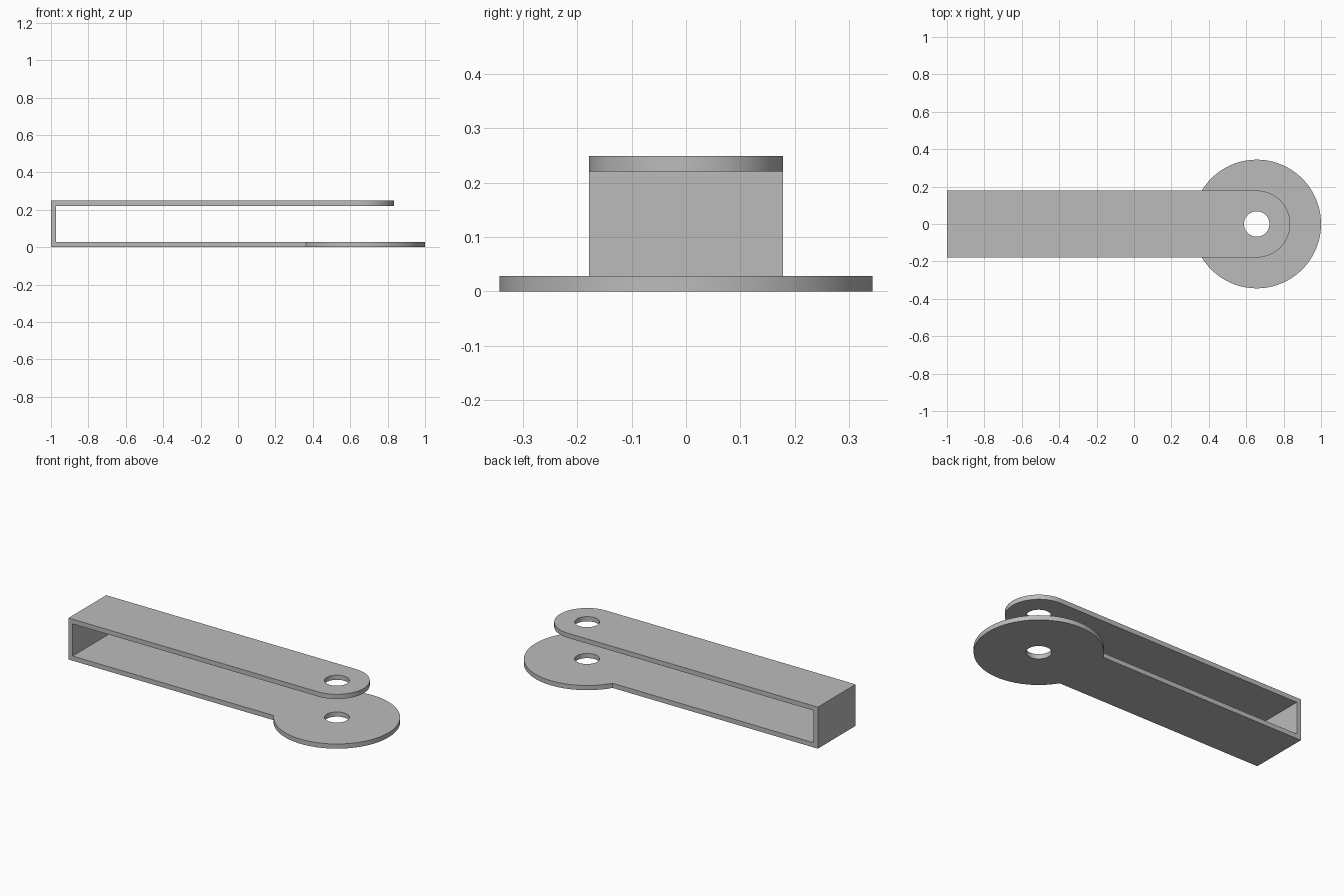
import bpy
import bmesh
from math import asin, cos, sin, pi

cube = bpy.data.objects.get("Cube")
if cube:
    bpy.data.objects.remove(cube, do_unlink=True)

BACK = -1.0        # closed end of the bracket
PIVOT = 0.656      # x of the hole axis
HALF_WIDTH = 0.179
DISC = 0.344
HOLE = 0.068
THICK = 0.028
HEIGHT = 0.249

steel = bpy.data.materials.new("plain grey")
steel.use_nodes = True
GREY = (0.5, 0.5, 0.5, 1)
steel.diffuse_color = GREY
steel.node_tree.nodes["Principled BSDF"].inputs["Base Color"].default_value = GREY


def arc(radius, start, end, steps):
    """Points around the pivot from one angle to another."""
    angles = [start + (end - start) * i / steps for i in range(steps + 1)]
    return [(PIVOT + radius * cos(a), radius * sin(a)) for a in angles]


def finish(name, bm):
    bmesh.ops.recalc_face_normals(bm, faces=bm.faces)
    mesh = bpy.data.meshes.new(name)
    bm.to_mesh(mesh)
    bm.free()
    mesh.materials.append(steel)
    obj = bpy.data.objects.new(name, mesh)
    bpy.context.collection.objects.link(obj)
    bpy.ops.object.select_all(action="DESELECT")
    obj.select_set(True)
    bpy.context.view_layer.objects.active = obj
    bpy.ops.object.shade_smooth_by_angle(angle=pi / 6)
    return obj


def plate(name, end_radius, z):
    """Flat arm with a round, drilled end."""
    bm = bmesh.new()
    sweep = pi - asin(HALF_WIDTH / end_radius)
    outline = [(BACK, HALF_WIDTH), (BACK, -HALF_WIDTH)]
    outline += arc(end_radius, -sweep, sweep, 72)
    hole = arc(HOLE, 0, 2 * pi, 48)[:-1]
    edges = []
    for loop in (outline, hole):
        verts = [bm.verts.new((x, y, z)) for x, y in loop]
        edges += [bm.edges.new((verts[i - 1], verts[i])) for i in range(len(verts))]
    bmesh.ops.triangle_fill(bm, edges=edges, use_beauty=True)
    top = bmesh.ops.extrude_face_region(bm, geom=bm.faces[:], use_keep_orig=True)
    moved = [v for v in top["geom"] if isinstance(v, bmesh.types.BMVert)]
    bmesh.ops.translate(bm, verts=moved, vec=(0, 0, THICK))
    return finish(name, bm)


# Two parallel arms: wide disc below, narrow rounded tip above
plate("lower_arm", DISC, 0)
plate("upper_arm", HALF_WIDTH, HEIGHT - THICK)

# Wall joining the arms at the closed end
bm = bmesh.new()
bmesh.ops.create_cube(bm, size=1)
bmesh.ops.scale(bm, verts=bm.verts, vec=(THICK, 2 * HALF_WIDTH, HEIGHT - 2 * THICK))
bmesh.ops.translate(bm, verts=bm.verts, vec=(BACK + THICK / 2, 0, HEIGHT / 2))
finish("end_wall", bm)
